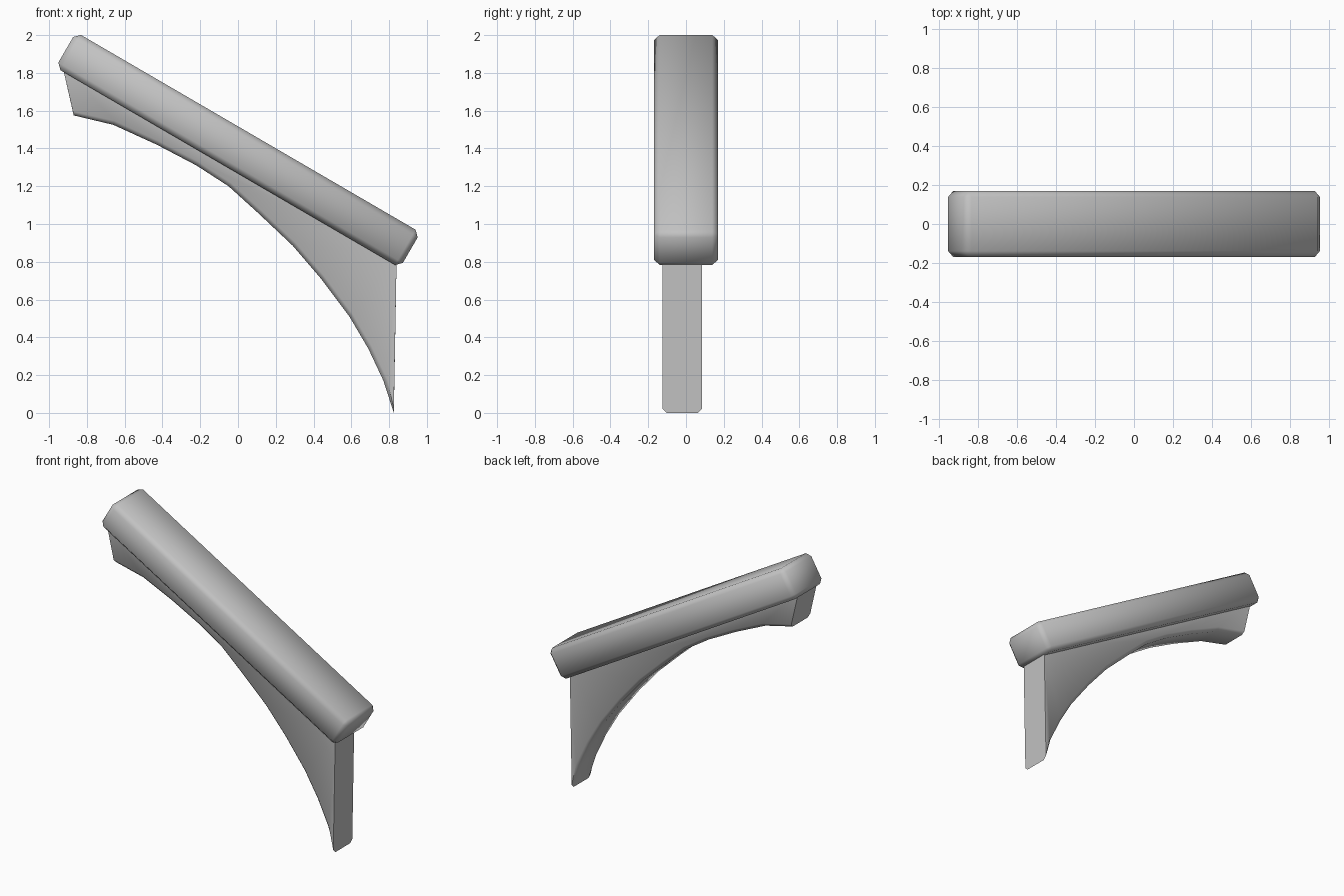
import bpy, bmesh, math
from mathutils import Vector

cube = bpy.data.objects.get("Cube")
if cube:
    bpy.data.objects.remove(cube, do_unlink=True)

grey = bpy.data.materials.new("plain_grey")
grey.use_nodes = True
colour = (0.54, 0.54, 0.54, 1)
grey.diffuse_color = colour
grey.node_tree.nodes["Principled BSDF"].inputs["Base Color"].default_value = colour


def add_object(name, bm):
    bmesh.ops.recalc_face_normals(bm, faces=bm.faces)
    mesh = bpy.data.meshes.new(name)
    bm.to_mesh(mesh)
    bm.free()
    mesh.materials.append(grey)
    obj = bpy.data.objects.new(name, mesh)
    bpy.context.collection.objects.link(obj)
    bpy.ops.object.select_all(action='DESELECT')
    obj.select_set(True)
    bpy.context.view_layer.objects.active = obj
    return obj


# Sloping beam: a chamfered box with soft shading
bm = bmesh.new()
bmesh.ops.create_cube(bm, size=1)
bmesh.ops.scale(bm, vec=(2.11, 0.337, 0.216), verts=bm.verts)
bmesh.ops.bevel(bm, geom=bm.edges[:], offset=0.03, segments=1, affect='EDGES')
beam = add_object("sloping_beam", bm)
beam.location = (0, 0, 1.392)
beam.rotation_euler.y = math.radians(30.2)
bpy.ops.object.shade_smooth()

# Arched bracket: side outline with its lower edge chamfered
arch = [Vector(p) for p in (
    (-0.87, 1.575), (-0.66, 1.525), (-0.43, 1.42), (-0.22, 1.31),
    (-0.05, 1.2), (0.11, 1.055), (0.29, 0.885), (0.44, 0.71),
    (0.59, 0.51), (0.69, 0.34), (0.77, 0.17), (0.825, 0.0))]
top = [Vector((0.84, 0.83)), Vector((-0.93, 1.84))]
chamfer = 0.022

raised = [arch[0] + Vector((-0.2, 1)) * chamfer]
for before, point, after in zip(arch, arch[1:], arch[2:]):
    along = (after - before).normalized()
    raised.append(point + Vector((-along.y, along.x)) * chamfer)
raised.append(arch[-1] + Vector((0, chamfer)))

front, back = -0.125, 0.085
sections = ((front, raised), (front + chamfer, arch),
            (back - chamfer, arch), (back, raised))
bm = bmesh.new()
loops = [[bm.verts.new((p.x, y, p.y)) for p in curve + top]
         for y, curve in sections]
for a, b in zip(loops, loops[1:]):
    for i in range(len(a)):
        j = (i + 1) % len(a)
        bm.faces.new((a[i], a[j], b[j], b[i]))
bm.faces.new(loops[0])
bm.faces.new(loops[-1])
add_object("arched_bracket", bm)
bpy.ops.object.shade_smooth_by_angle(angle=math.radians(50))
